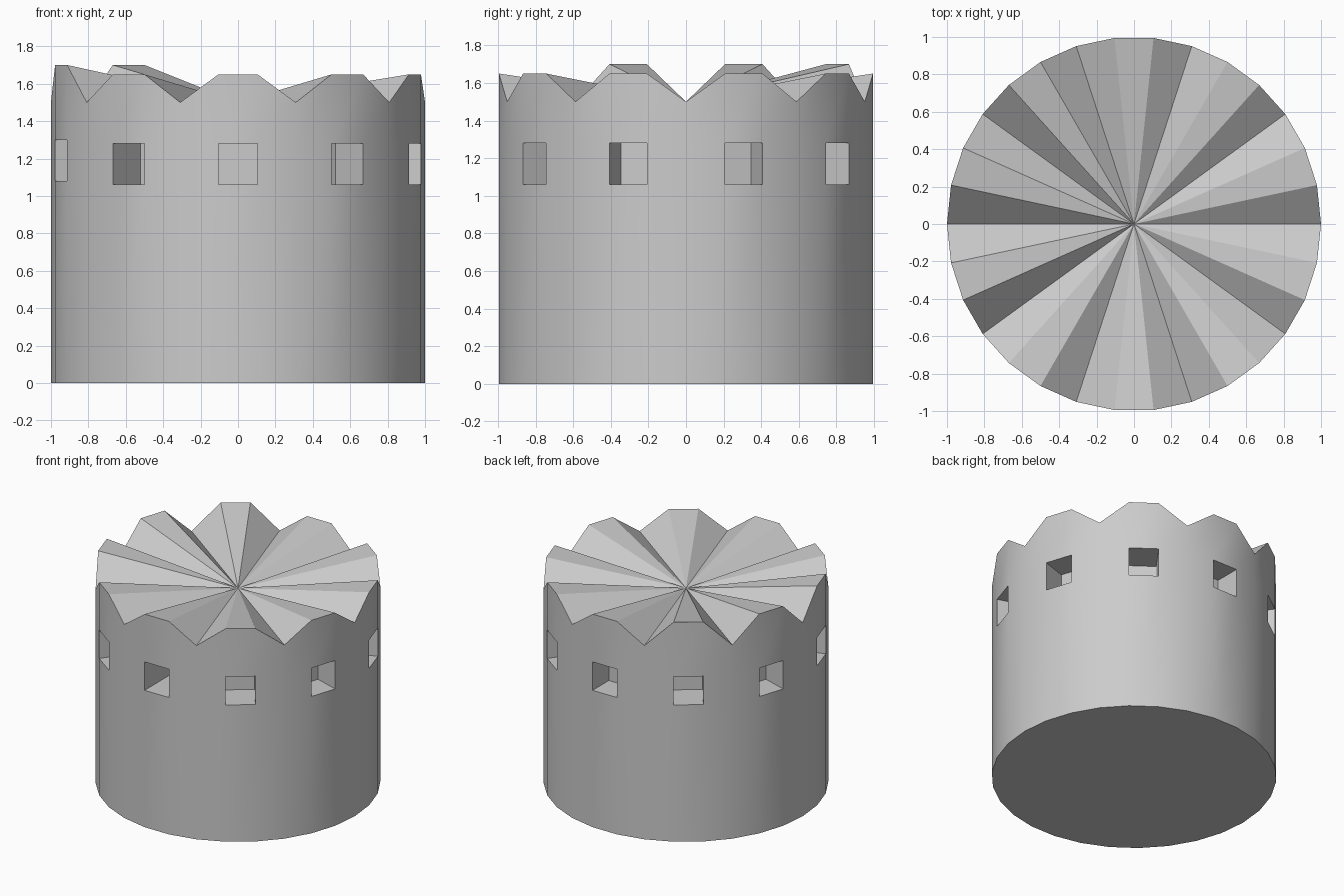
import bpy
import bmesh
from math import cos, sin, pi
from mathutils import Vector

cube = bpy.data.objects.get("Cube")
if cube:
    bpy.data.objects.remove(cube, do_unlink=True)

SIDES = 30
STEP = 2 * pi / SIDES
VALLEY = 1.5
# one entry per battlement, counter-clockwise from the right side
CREST = [1.65, 1.65, 1.65, 1.7, 1.7, 1.7, 1.65, 1.65, 1.65, 1.65]
DEPTH = [0.2, 0.25, 0.2, 0.25, 0.2, 0.2, 0.25, 0.3, 0.25, 0.2]
RAISED_WINDOW = 5

stone = bpy.data.materials.new("stone_grey")
stone.use_nodes = True
colour = (0.6, 0.6, 0.6, 1)
stone.diffuse_color = colour
stone.node_tree.nodes["Principled BSDF"].inputs["Base Color"].default_value = colour

bm = bmesh.new()


def column(i):
    """Vertical row of wall vertices: base, window sill, window head, rim."""
    m = i // 3
    top = VALLEY if i % 3 == 0 else CREST[m]
    lift = 0.02 if m == RAISED_WINDOW and i % 3 else 0
    levels = (0, 1.06 + lift, 1.28 + lift, top)
    return [bm.verts.new((cos(i * STEP), sin(i * STEP), z)) for z in levels]


columns = [column(i) for i in range(SIDES)]
centre = bm.verts.new((0, 0, VALLEY))

# Floor
bm.faces.new([c[0] for c in reversed(columns)])

for i in range(SIDES):
    a, b = columns[i], columns[(i + 1) % SIDES]
    # Folded top
    bm.faces.new((a[3], b[3], centre))
    # Wall, with a recessed window in the middle facet of each battlement
    for level in range(3):
        ring = [a[level], b[level], b[level + 1], a[level + 1]]
        if level == 1 and i % 3 == 1:
            angle = (i + 0.5) * STEP
            inward = Vector((-cos(angle), -sin(angle), 0)) * DEPTH[i // 3]
            back = [bm.verts.new(v.co + inward) for v in ring]
            bm.faces.new(back)
            for j in range(4):
                k = (j + 1) % 4
                bm.faces.new((ring[j], ring[k], back[k], back[j]))
        else:
            bm.faces.new(ring).smooth = True

# Crisp borders between the round wall and everything else
for edge in bm.edges:
    edge.smooth = all(f.smooth for f in edge.link_faces)

mesh = bpy.data.meshes.new("tower")
bm.to_mesh(mesh)
bm.free()
mesh.materials.append(stone)
tower = bpy.data.objects.new("tower", mesh)
bpy.context.collection.objects.link(tower)
